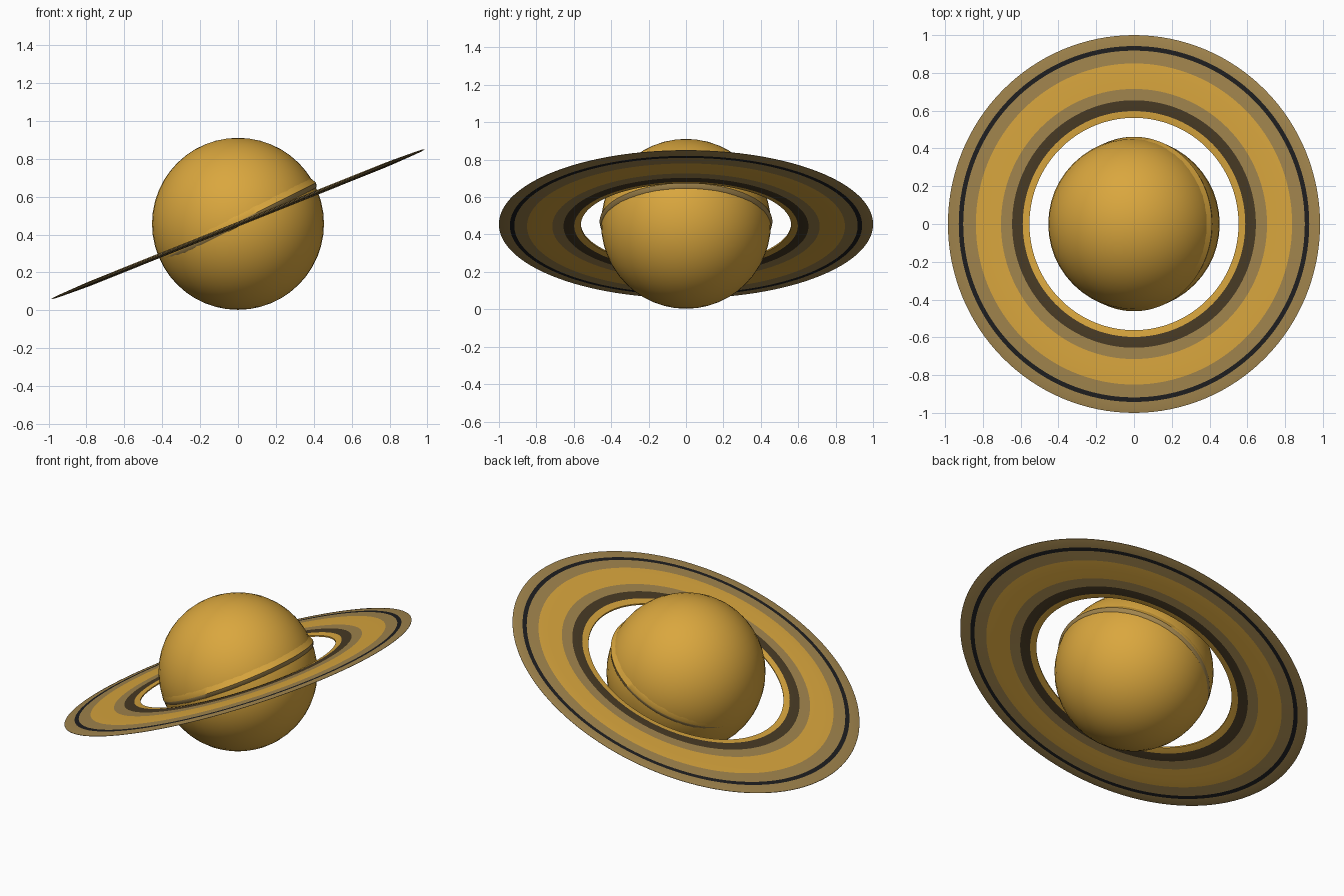
import bpy, bmesh, math

if "Cube" in bpy.data.objects:
    bpy.data.objects.remove(bpy.data.objects["Cube"])

CENTRE = 0.457
SLOPE = 0.401          # rise of the ring plane along x


def material(name, rgb):
    m = bpy.data.materials.new(name)
    m.diffuse_color = (*rgb, 1)
    m.use_nodes = True
    m.node_tree.nodes["Principled BSDF"].inputs["Base Color"].default_value = m.diffuse_color
    return m


gold = material("gold", (0.70, 0.385, 0.048))
tan = material("tan", (0.36, 0.235, 0.075))
brown = material("dark_brown", (0.065, 0.043, 0.018))
black = material("near_black", (0.013, 0.013, 0.014))


def lathe(name, count, steps, point, mats, mat_of):
    """Closed loop of cross-sections; point(i, angle) gives a vertex."""
    bm = bmesh.new()
    rows = [[bm.verts.new(point(i, math.tau * s / steps)) for i in range(count)]
            for s in range(steps)]
    for s in range(steps):
        a, b = rows[s], rows[(s + 1) % steps]
        for i in range(count):
            j = (i + 1) % count
            f = bm.faces.new((a[i], b[i], b[j], a[j]))
            f.material_index = mat_of(i)
    bmesh.ops.recalc_face_normals(bm, faces=bm.faces)
    me = bpy.data.meshes.new(name)
    bm.to_mesh(me)
    bm.free()
    ob = bpy.data.objects.new(name, me)
    bpy.context.collection.objects.link(ob)
    for m in mats:
        me.materials.append(m)
    smooth(ob)
    return ob


def smooth(ob):
    bpy.ops.object.select_all(action='DESELECT')
    ob.select_set(True)
    bpy.context.view_layer.objects.active = ob
    bpy.ops.object.shade_smooth_by_angle(angle=math.radians(40))


# planet globe
bpy.ops.mesh.primitive_uv_sphere_add(segments=48, ring_count=24, radius=0.454,
                                     location=(0, 0, CENTRE))
globe = bpy.context.object
globe.name = "planet_globe"
globe.data.materials.append(gold)
smooth(globe)

# tilted disc: (radius, half thickness, colour of the band that starts here)
bands = [(0.562, 0.004, 0), (0.598, 0.010, 2), (0.655, 0.011, 1),
         (0.715, 0.011, 0), (0.790, 0.013, 0), (0.850, 0.011, 1),
         (0.918, 0.008, 3), (0.942, 0.007, 1), (0.980, 0.005, 1),
         (1.000, 0.001, 1)]
n = len(bands)
section = [(r, h) for r, h, _ in bands] + [(r, -h) for r, h, _ in reversed(bands)]


def ring_point(i, a):
    r, h = section[i]
    x = 0.985 * r * math.cos(a)
    return (x, r * math.sin(a), CENTRE - 0.002 + SLOPE * x + h)


def ring_colour(i):
    if i < n:
        return bands[i][2]
    k = 2 * n - 2 - i                  # mirrored band on the underside
    return bands[max(k, 0)][2]


lathe("planet_ring", 2 * n, 128, ring_point, [gold, tan, brown, black], ring_colour)

# raised seam around the globe, strongest on the +x side and fading at -x
seam = [(0.450, -0.016), (0.457, -0.012), (0.466, 0.010), (0.450, 0.045)]
tilt = math.radians(26.5)


def seam_point(i, a):
    r, h = seam[i]
    r = 0.447 + (r - 0.447) * (0.5 + 0.5 * math.cos(a)) ** 0.35
    u, v = r * math.cos(a), r * math.sin(a)
    return (u * math.cos(tilt) - h * math.sin(tilt), v,
            CENTRE + u * math.sin(tilt) + h * math.cos(tilt))


lathe("globe_seam", 4, 96, seam_point, [gold, tan], lambda i: 1 if i < 2 else 0)
